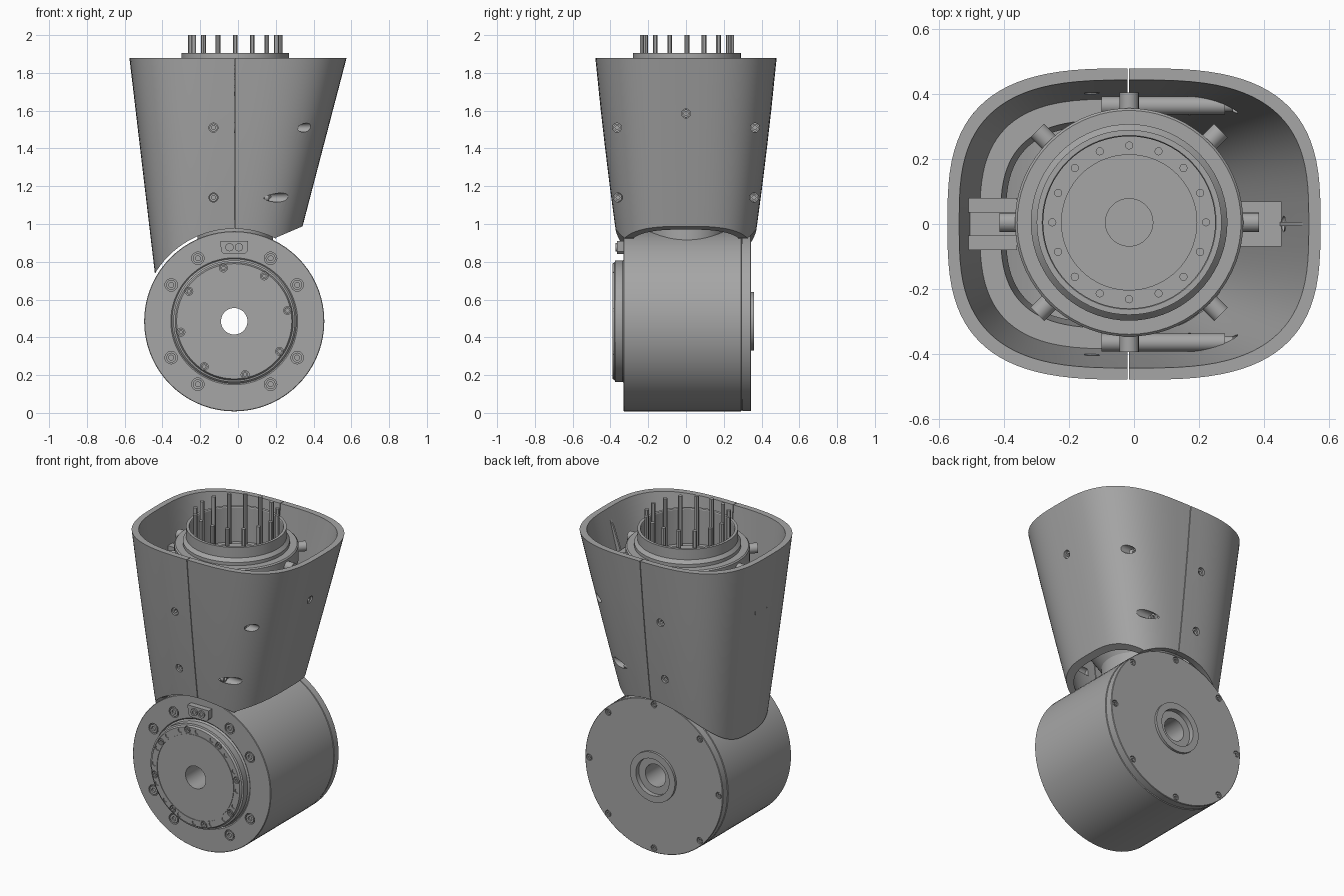
import bpy, bmesh
from math import pi, cos, sin, radians, copysign
from mathutils import Vector, Matrix

if "Cube" in bpy.data.objects:
    bpy.data.objects.remove(bpy.data.objects["Cube"], do_unlink=True)

GREY = (0.38, 0.38, 0.38, 1)
metal = bpy.data.materials.new("grey_metal")
metal.use_nodes = True
metal.diffuse_color = GREY
metal.node_tree.nodes["Principled BSDF"].inputs["Base Color"].default_value = GREY

AXIS = Vector((-0.02, 0, 0.485))      # drum centre, axis along y
NECK = Vector((-0.015, 0.005, 0))     # neck centre, axis along z
X, Y, Z = Vector((1, 0, 0)), Vector((0, 1, 0)), Vector((0, 0, 1))


def finish(name, bm):
    bmesh.ops.recalc_face_normals(bm, faces=bm.faces)
    mesh = bpy.data.meshes.new(name)
    bm.to_mesh(mesh)
    bm.free()
    mesh.materials.append(metal)
    ob = bpy.data.objects.new(name, mesh)
    bpy.context.collection.objects.link(ob)
    return ob


def smooth(ob, angle=30):
    bpy.ops.object.select_all(action='DESELECT')
    ob.select_set(True)
    bpy.context.view_layer.objects.active = ob
    bpy.ops.object.shade_smooth_by_angle(angle=radians(angle))


def lathe(bm, profile, pos, axis, seg=24):
    """Revolve (radius, height) points about an axis through pos."""
    part = bmesh.new()
    vs = [part.verts.new((r, 0, h)) for r, h in profile]
    es = [part.edges.new(p) for p in zip(vs, vs[1:])]
    if profile[0][0] > 0:
        es.append(part.edges.new((vs[-1], vs[0])))
    bmesh.ops.spin(part, geom=vs + es, cent=(0, 0, 0), axis=Z, angle=2 * pi, steps=seg)
    bmesh.ops.remove_doubles(part, verts=part.verts, dist=1e-5)
    turn = Z.rotation_difference(axis).to_matrix().to_4x4()
    part.transform(Matrix.Translation(pos) @ turn)
    tmp = bpy.data.meshes.new("tmp")
    part.to_mesh(tmp)
    part.free()
    bm.from_mesh(tmp)
    bpy.data.meshes.remove(tmp)


def rod(r, a, b):
    return [(0, a), (r, a), (r, b), (0, b)]


def screw(r, h):
    return [(0, 0), (r, 0), (r, h), (r * 0.5, h), (r * 0.5, h * 0.4), (0, h * 0.4)]


def prism(bm, pts, y0, y1):
    a, b = ([bm.verts.new((x, y, z)) for x, z in pts] for y in (y0, y1))
    bm.faces.new(a)
    bm.faces.new(b[::-1])
    for i in range(len(pts)):
        j = (i + 1) % len(pts)
        bm.faces.new((a[i], a[j], b[j], b[i]))


def box(bm, x0, x1, y0, y1, z0, z1):
    prism(bm, [(x0, z0), (x1, z0), (x1, z1), (x0, z1)], y0, y1)


def cut(ob, bm):
    tool = finish("cutter", bm)
    mod = ob.modifiers.new("cut", 'BOOLEAN')
    mod.object, mod.operation, mod.solver = tool, 'DIFFERENCE', 'EXACT'
    dg = bpy.context.evaluated_depsgraph_get()
    mesh = bpy.data.meshes.new_from_object(ob.evaluated_get(dg))
    ob.modifiers.clear()
    ob.data = mesh
    bpy.data.objects.remove(tool, do_unlink=True)


def on_drum(r, deg, y):
    return AXIS + Vector((r * cos(radians(deg)), y, r * sin(radians(deg))))


def extent(z):
    """Left, right and half depth of the shell at a height."""
    t = (1.88 - z) / 0.88
    return -0.575 + 0.104 * t, 0.575 - 0.23 * t, 0.48 - 0.085 * t - 0.018 * t * t


def loft(levels, inset, wall, seg=96):
    """Rounded tapering tube with the given wall."""
    bm = bmesh.new()
    rings = []
    path = [(z, inset) for z in levels] + [(z, inset + wall) for z in reversed(levels)]
    for z, d in path:
        xl, xr, hy = extent(z)
        ring = []
        for i in range(seg):
            c, s = cos(2 * pi * i / seg), sin(2 * pi * i / seg)
            u, v = (copysign(abs(k) ** (2 / 3), k) for k in (c, s))
            ring.append(bm.verts.new(((xl + xr) / 2 + ((xr - xl) / 2 - d) * u, (hy - d) * v, z)))
        rings.append(ring)
    for a, b in zip(rings, rings[1:] + rings[:1]):
        for i in range(seg):
            j = (i + 1) % seg
            bm.faces.new((a[i], a[j], b[j], b[i]))
    return bm


# Drum with stepped front flange, rear cap groove and through bore
bm = bmesh.new()
lathe(bm, [(0.07, -0.39), (0.262, -0.39), (0.262, -0.386), (0.267, -0.386), (0.267, -0.39),
           (0.305, -0.39), (0.312, -0.378), (0.322, -0.375), (0.322, -0.335), (0.33, -0.325),
           (0.336, -0.33), (0.474, -0.33), (0.477, -0.327), (0.477, 0.292), (0.472, 0.294),
           (0.472, 0.298), (0.476, 0.3), (0.476, 0.342), (0.473, 0.345), (0.155, 0.345),
           (0.155, 0.36), (0.115, 0.36), (0.115, 0.33), (0.07, 0.33)], AXIS, Y, 72)
drum = finish("drum", bm)

# Counterbores in the front ring, flange and rear cap
FRONT = [90 * q + a for q in range(4) for a in (30, 60)]
EIGHT = [45 * k for k in range(8)]
bm = bmesh.new()
for a in FRONT:
    lathe(bm, rod(0.033, -0.02, 0.02), on_drum(0.385, a, -0.33), Y)
for a in EIGHT:
    lathe(bm, rod(0.021, -0.02, 0.02), on_drum(0.288, a + 11.5, -0.39), Y, 16)
    for off in (-2, 22):
        lathe(bm, rod(0.014, -0.02, 0.006), on_drum(0.286, a + off, -0.39), Y, 12)
    lathe(bm, rod(0.02, -0.02, 0.02), on_drum(0.448, a, 0.345), Y, 16)
cut(drum, bm)
smooth(drum)

# Screws sitting in the counterbores
bm = bmesh.new()
for a in FRONT:
    lathe(bm, screw(0.026, 0.018), on_drum(0.385, a, -0.312), -Y)
for a in EIGHT:
    lathe(bm, screw(0.017, 0.018), on_drum(0.288, a + 11.5, -0.372), -Y, 16)
    lathe(bm, screw(0.016, 0.016), on_drum(0.448, a, 0.327), Y, 16)
smooth(finish("drum_screws", bm))

# Small cable clamp above the flange
bm = bmesh.new()
prism(bm, [(-0.075, 0.84), (0.035, 0.84), (0.05, 0.855), (0.053, 0.91),
           (-0.093, 0.91), (-0.09, 0.855)], -0.365, -0.325)
for x in (-0.045, 0.005):
    lathe(bm, screw(0.022, 0.012), Vector((x, -0.362, 0.877)), -Y, 16)
smooth(finish("cable_clamp", bm))

# Tapering shell, trimmed round the drum, split by a seam and drilled
shell = finish("shell", loft([0.6, 0.8, 1.0, 1.2, 1.4, 1.6, 1.88], 0, 0.036))
bm = bmesh.new()
lathe(bm, rod(0.49, -0.7, 0.7), AXIS, Y, 96)
cut(shell, bm)
bm = bmesh.new()
prism(bm, [(0.2, 0.927), (0.65, 1.12), (0.65, 0.3), (0.2, 0.3)], -0.7, 0.7)
cut(shell, bm)
bm = bmesh.new()
box(bm, -0.0195, -0.0155, -0.7, 0.7, 0.5, 2)
cut(shell, bm)
bm = bmesh.new()
heads = bmesh.new()
for side in (-1, 1):
    for z in (1.14, 1.51):
        hy = extent(z)[2]
        lathe(bm, rod(0.024, 0.25, 0.6), Vector((-0.13, 0, z)), Y * side)
        lathe(heads, screw(0.021, 0.025), Vector((-0.13, side * (hy - 0.038), z)), Y * side)
    for z, y, x in ((1.14, 0.36, 0.14), (1.51, 0.365, 0.28)):
        lathe(bm, rod(0.024, x - 0.1, 0.7), Vector((0, side * y, z)), X)
        lathe(heads, screw(0.02, 0.025), Vector((x, side * y, z)), X)
lathe(bm, rod(0.024, 0.3, 0.7), Vector((0, 0, 1.585)), X)
lathe(heads, screw(0.021, 0.025), Vector((0.462, 0, 1.585)), X)
cut(shell, bm)
smooth(shell)
smooth(finish("shell_screws", heads))

# Inner ledge on the left half of the shell
bm = loft([1.2, 1.34], 0.03, 0.07)
cutplane = bmesh.ops.bisect_plane(bm, geom=bm.verts[:] + bm.edges[:] + bm.faces[:],
                                  plane_co=(-0.1, 0, 0), plane_no=X, clear_outer=True)
bmesh.ops.holes_fill(bm, edges=[e for e in cutplane["geom_cut"] if isinstance(e, bmesh.types.BMEdge)])
smooth(finish("inner_ledge", bm))

# Screw posts, side mounts and stiffening rib inside the shell
bm = bmesh.new()
for side in (-1, 1):
    lathe(bm, rod(0.028, -0.1, 0.28), Vector((0, side * 0.365, 1.51)), X)
    box(bm, -0.535, -0.36, side * 0.035, side * 0.08, 1.53, 1.64)
    box(bm, 0.32, 0.455, side * 0.035, side * 0.07, 1.53, 1.64)
box(bm, -0.53, -0.34, -0.035, 0.035, 1.53, 1.6)
box(bm, 0.32, 0.455, -0.035, 0.035, 1.53, 1.64)
prism(bm, [(0.4, 1.5), (0.45, 1.5), (0.54, 1.84), (0.5, 1.78)], -0.006, 0.006)
smooth(finish("shell_mounts", bm))

# Neck: hub, bolted collar and open tube with a bore
bm = bmesh.new()
lathe(bm, [(0, 1.5), (0.073, 1.5), (0.073, 1.7), (0.21, 1.7), (0.21, 1.685), (0.265, 1.685),
           (0.265, 1.9), (0.268, 1.905), (0.285, 1.905), (0.285, 1.84), (0.303, 1.82),
           (0.303, 1.8), (0.345, 1.8), (0.352, 1.793), (0.352, 1.7), (0.32, 1.68),
           (0.32, 1.2), (0.2, 1.02), (0.2, 0.9), (0, 0.9)], NECK, Z, 72)
smooth(finish("neck", bm))

# Ring of upright pins
bm = bmesh.new()
for k in range(16):
    a = 2 * pi * k / 16
    lathe(bm, rod(0.0125, 1.68, 2), NECK + Vector((0.237 * cos(a), 0.237 * sin(a), 0)), Z, 12)
smooth(finish("pins", bm))

# Radial bolts round the collar
bm = bmesh.new()
for k in range(8):
    d = Vector((cos(k * pi / 4), sin(k * pi / 4), 0))
    lathe(bm, screw(0.03, 0.06), NECK + d * 0.34 + Z * 1.75, d, 20)
smooth(finish("collar_bolts", bm))
